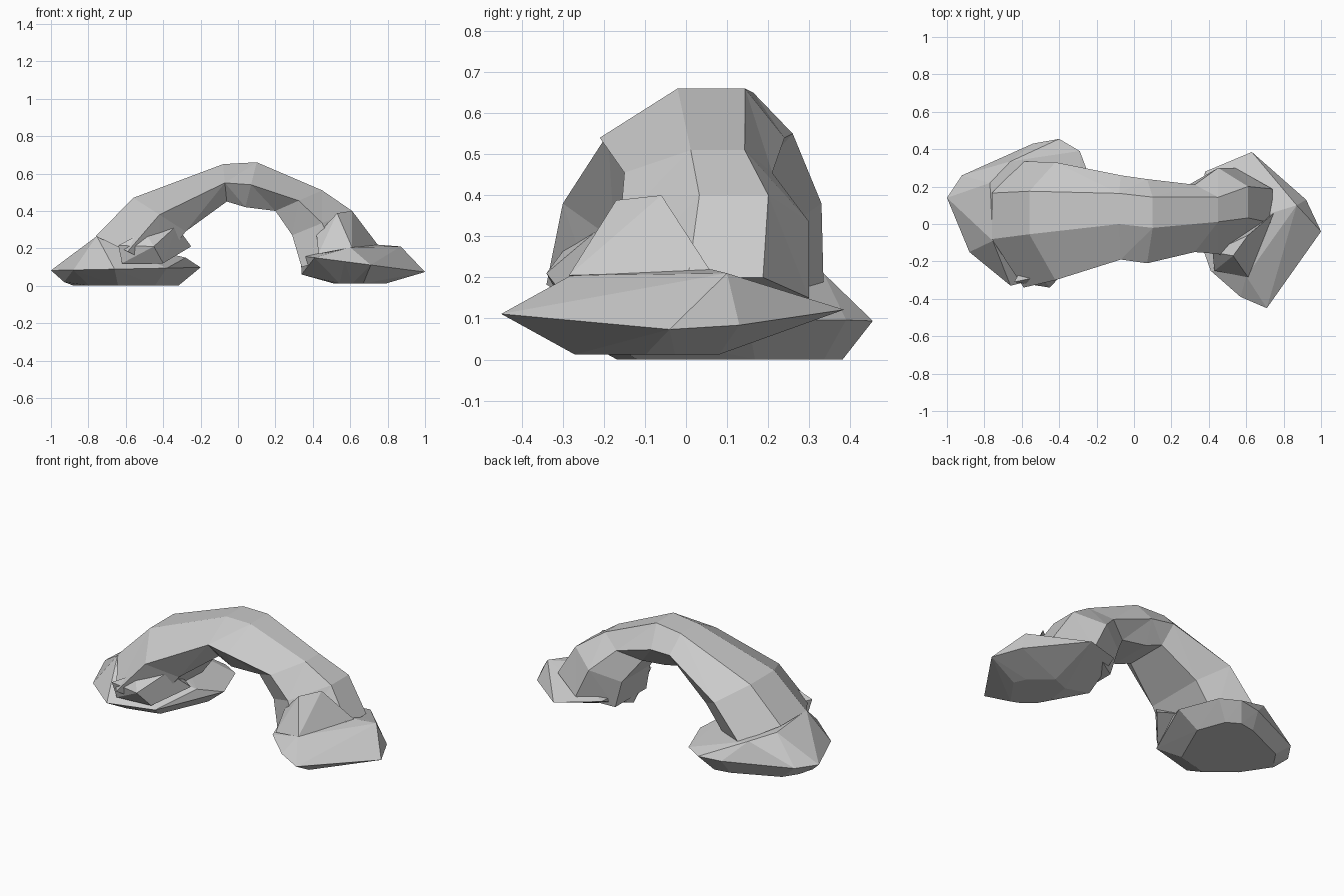
import bpy, bmesh
from mathutils import Vector

if "Cube" in bpy.data.objects:
    bpy.data.objects.remove(bpy.data.objects["Cube"])


def finish(name, bm):
    bmesh.ops.triangulate(bm, faces=bm.faces[:])
    bmesh.ops.recalc_face_normals(bm, faces=bm.faces[:])
    me = bpy.data.meshes.new(name)
    bm.to_mesh(me)
    bm.free()
    ob = bpy.data.objects.new(name, me)
    bpy.context.collection.objects.link(ob)
    return ob


def boulder(name, pts):
    """Faceted rock: convex hull of a few corner points."""
    bm = bmesh.new()
    for p in pts:
        bm.verts.new(p)
    r = bmesh.ops.convex_hull(bm, input=bm.verts[:])
    junk = {g for g in r["geom_interior"] + r["geom_unused"]
            if isinstance(g, bmesh.types.BMVert)}
    bmesh.ops.delete(bm, geom=list(junk), context='VERTS')
    return finish(name, bm)


def footing(name, outline, z, tilt, floor, shrink, shift, extra):
    """Ground rock: tilted rim outline, shrunken flat floor, extra points."""
    mid = sum((Vector(p) for p in outline), Vector((0, 0))) / len(outline)
    rim = [(x, y, z + tilt * (x - mid.x)) for x, y in outline]
    base = [mid.lerp(Vector(p), shrink) for p in outline]
    base = [(p.x, p.y + shift, floor) for p in base]
    return boulder(name, rim + base + extra)


def arch_ring(cx, cz, front, back, ux, uz):
    """Hexagon from crest (cx,cz), underside (ux,uz) and front/back limits."""
    c, h = (front + back) / 2, (back - front) / 2
    top = c + .05
    sx, sz = (cx + ux) / 2, (cz + uz) / 2
    return [(cx, top - .38 * h, cz), (cx, top + .35 * h, cz), (sx, back, sz),
            (ux, c + .6 * h, uz), (ux, c - .6 * h, uz), (sx, front, sz)]


def loft(name, rings):
    bm = bmesh.new()
    loops = [[bm.verts.new(p) for p in arch_ring(*r)] for r in rings]
    for a, b in zip(loops, loops[1:]):
        for i in range(6):
            j = (i + 1) % 6
            bm.faces.new((a[i], a[j], b[j], b[i]))
    bm.faces.new(loops[0])
    bm.faces.new(loops[-1])
    return finish(name, bm)


# Arch span, left foot to right foot
arch = loft("rock_arch", [
    (-.76, .265, -.34, .335, -.42, .10),
    (-.56, .47, -.30, .33, -.28, .29),
    (-.08, .65, -.19, .26, -.06, .45),
    (.10, .66, -.21, .24, .04, .42),
    (.45, .51, -.15, .21, .20, .40),
    (.61, .40, -.16, .30, .29, .27),
    (.74, .20, -.20, .30, .34, .10),
])

# Left footing, reaching out behind the leg
left_foot = footing("left_foot", [
    (-1, .14), (-.92, .26), (-.70, .345), (-.54, .43), (-.40, .455), (-.29, .39),
    (-.20, .15), (-.38, -.26), (-.66, -.33), (-.88, -.15)],
    .09, .02, 0, .7, .02,
    [(-.755, -.09, .265), (-.77, .22, .25), (-.66, .335, .21), (-.93, .10, .02),
     (-.52, .38, .15), (-.28, 0, .15)])

# Bulge on the front of the left leg
left_front_rock = boulder("left_front_rock", [
    (-.64, -.31, .215), (-.50, -.28, .29), (-.33, -.21, .32), (-.25, -.10, .21),
    (-.45, -.34, .21), (-.40, -.27, .12), (-.62, -.29, .12), (-.45, .05, .20)])

# Right footing and the sloping shoulder above it
right_foot = footing("right_foot", [
    (.71, -.45), (.57, -.39), (.41, -.25), (.335, -.04), (.38, .28),
    (.63, .385), (.92, .13), (1, -.04), (.81, -.27)],
    .12, -.13, .012, .42, -.04,
    [(.87, .10, .21), (.60, -.28, .205), (.74, .06, .22), (.34, .02, .06)])
right_shoulder = boulder("right_shoulder", [
    (.61, -.06, .40), (.53, -.17, .388), (.43, -.25, .17), (.42, -.15, .27),
    (.61, -.285, .205), (.75, .06, .215)])

# Weld every rock into the single arch
for rock in (left_foot, left_front_rock, right_foot, right_shoulder):
    mod = arch.modifiers.new(rock.name, 'BOOLEAN')
    mod.operation = 'UNION'
    mod.solver = 'EXACT'
    mod.object = rock
    rock.hide_render = True
    rock.hide_set(True)
